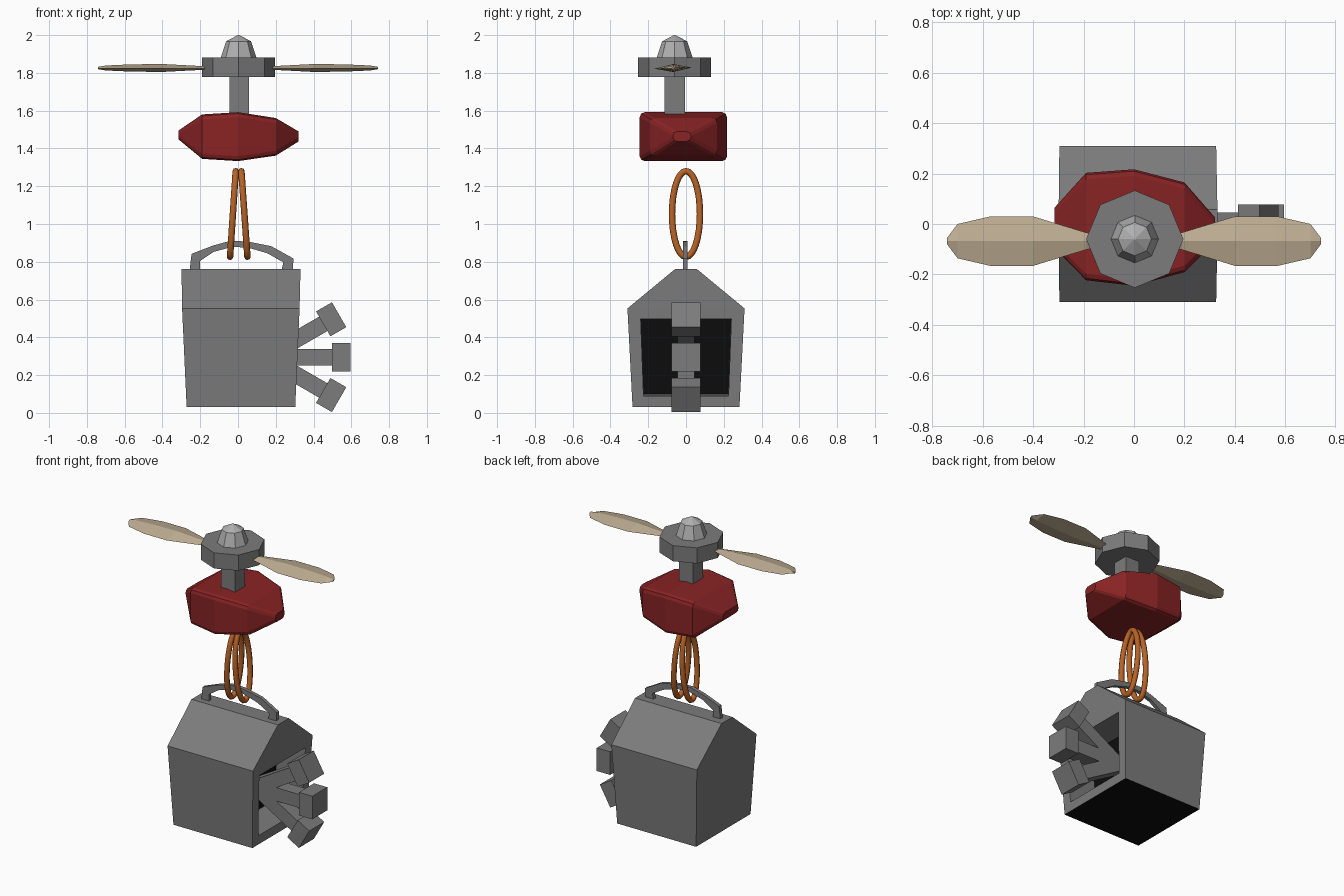
import bpy, bmesh, math
from mathutils import Vector, Matrix

if "Cube" in bpy.data.objects:
    bpy.data.objects.remove(bpy.data.objects["Cube"])


def material(name, r, g, b):
    m = bpy.data.materials.new(name)
    m.diffuse_color = (r, g, b, 1)
    m.use_nodes = True
    m.node_tree.nodes["Principled BSDF"].inputs["Base Color"].default_value = m.diffuse_color
    return m


GREY = material("dark_grey", 0.20, 0.20, 0.20)
LIGHT = material("light_grey", 0.43, 0.43, 0.43)
BLACK = material("black", 0.004, 0.004, 0.004)
RED = material("red", 0.25, 0.017, 0.018)
TAN = material("tan", 0.53, 0.43, 0.30)
COPPER = material("copper", 0.48, 0.125, 0.02)


def finish(bm, name, *mats):
    bmesh.ops.recalc_face_normals(bm, faces=bm.faces)
    me = bpy.data.meshes.new(name)
    bm.to_mesh(me)
    bm.free()
    for m in mats:
        me.materials.append(m)
    ob = bpy.data.objects.new(name, me)
    bpy.context.collection.objects.link(ob)
    return ob


def loft(name, rings, mat, closed=False):
    """Skin a list of equal-length point rings; cap the ends unless closed."""
    bm = bmesh.new()
    vs = [[bm.verts.new(p) for p in r] for r in rings]
    n = len(vs[0])
    for i in range(len(vs) if closed else len(vs) - 1):
        a, b = vs[i], vs[(i + 1) % len(vs)]
        for j in range(n):
            k = (j + 1) % n
            bm.faces.new((a[j], a[k], b[k], b[j]))
    if not closed:
        bm.faces.new(vs[0])
        bm.faces.new(vs[-1])
    return finish(bm, name, mat)


def circle(cx, cy, z, r, n=8):
    return [(cx + r * math.cos(2 * math.pi * i / n),
             cy + r * math.sin(2 * math.pi * i / n), z) for i in range(n)]


def box(name, size, matrix, mat):
    bm = bmesh.new()
    bmesh.ops.create_cube(bm, size=1, matrix=matrix @ Matrix.Diagonal((*size, 1)))
    return finish(bm, name, mat)


# Hanging crate with a gabled top and a recessed opening on its right side
def crate():
    bm = bmesh.new()
    levels = [(0.03, 0.283, -0.272, 0.303), (0.553, 0.31, -0.296, 0.326),
              (0.762, 0.057, -0.299, 0.331)]
    rows = [[bm.verts.new(p) for p in ((x0, -y, z), (x1, -y, z), (x1, y, z), (x0, y, z))]
            for z, y, x0, x1 in levels]
    for i in range(2):
        for j in range(4):
            if (i, j) == (0, 1):
                continue                      # open side
            k = (j + 1) % 4
            bm.faces.new((rows[i][j], rows[i][k], rows[i + 1][k], rows[i + 1][j]))
    bm.faces.new(rows[2])
    bm.faces.new(rows[0]).material_index = 1
    outer = [rows[0][1], rows[0][2], rows[1][2], rows[1][1]]
    rim = []
    for y, z in ((-0.225, 0.09), (0.225, 0.09), (0.24, 0.497), (-0.24, 0.497)):
        rim.append(Vector((0.303 + 0.023 * (z - 0.03) / 0.523, y, z)))
    inner = [bm.verts.new(p) for p in rim]
    back = [bm.verts.new(p + Vector((-0.2, 0, 0.009))) for p in rim]
    for a, b in ((outer, inner), (inner, back)):
        for j in range(4):
            k = (j + 1) % 4
            bm.faces.new((a[j], a[k], b[k], b[j]))
    bm.faces.new(back).material_index = 1
    finish(bm, "crate", GREY, BLACK)


crate()

# Three fanned arms with block heads, radiating from a pivot inside the crate
for label, deg in (("upper", 30), ("middle", 0), ("lower", -30)):
    m = Matrix.Translation((0.146, 0, 0.295)) @ Matrix.Rotation(-math.radians(deg), 4, 'Y')
    box(label + "_arm", (0.375, 0.092, 0.088), m @ Matrix.Translation((0.1775, 0, 0)), GREY)
    box(label + "_arm_head", (0.097, 0.156, 0.152), m @ Matrix.Translation((0.401, 0, 0)), GREY)

# Carrying handle: outer and inner x, z pairs along the arch
arch = [(-0.256, 0.755, -0.200, 0.755), (-0.246, 0.842, -0.200, 0.805),
        (-0.135, 0.885, -0.130, 0.852), (-0.045, 0.910, -0.035, 0.878),
        (0.050, 0.908, 0.050, 0.876), (0.177, 0.882, 0.155, 0.845),
        (0.294, 0.817, 0.240, 0.797), (0.290, 0.755, 0.230, 0.755)]
loft("handle", [[(a, -0.017, b), (a, 0.007, b), (c, 0.007, d), (c, -0.017, d)]
                for a, b, c, d in arch], GREY)

# Two tall oval links that lean together at the top
for label, cx, lean in (("left", -0.027, 0.015), ("right", 0.034, -0.016)):
    rings = []
    for i in range(32):
        t = 2 * math.pi * i / 32
        c, s = math.cos(t), math.sin(t)
        out = Vector((0, 0.227 * c, 0.074 * s)).normalized()
        p = Vector((cx + lean * s, 0.074 * c, 1.053 + 0.227 * s))
        rings.append([p + 0.017 * (math.cos(u) * out + math.sin(u) * Vector((1, 0, 0)))
                      for u in (math.pi * k / 4 for k in range(8))])
    link = loft(label + "_link", rings, COPPER, closed=True)
    for f in link.data.polygons:
        f.use_smooth = True


# Red motor casing: rounded rectangular sections along x
def section(x, yc, yh, z0, z1, r):
    zc, zh = (z0 + z1) / 2, (z1 - z0) / 2
    pts = []
    for q, (sy, sz) in enumerate(((1, 1), (-1, 1), (-1, -1), (1, -1))):
        for k in range(3):
            a = math.pi / 2 * q + math.pi / 4 * k
            pts.append((x, yc + sy * (yh - r) + r * math.cos(a),
                        zc + sz * (zh - r) + r * math.sin(a)))
    return pts


loft("motor_casing", [section(-0.315, -0.015, 0.080, 1.448, 1.495, 0.020),
                      section(-0.190, -0.010, 0.213, 1.345, 1.580, 0.026),
                      section(0.000, -0.014, 0.231, 1.333, 1.592, 0.026),
                      section(0.200, -0.013, 0.178, 1.362, 1.561, 0.026),
                      section(0.321, -0.022, 0.048, 1.437, 1.490, 0.024)], RED)

# Rotor mast, octagonal hub and faceted nose
RX, RY = 0.003, -0.06
box("mast", (0.102, 0.108, 0.23), Matrix.Translation((RX + 0.003, RY, 1.68)), GREY)
loft("rotor_hub", [circle(RX, RY, z, 0.193) for z in (1.779, 1.882)], GREY)
loft("rotor_nose", [circle(RX, RY, z, r) for z, r in
                    ((1.88, 0.095), (1.967, 0.066), (2.0, 0.004))], LIGHT)

# Two mirrored blades with a lens cross-section: x, half width, half thickness
blade = [(0.13, 0.022, 0.008), (0.19, 0.034, 0.010), (0.40, 0.098, 0.021),
         (0.57, 0.098, 0.019), (0.70, 0.068, 0.013), (0.742, 0.012, 0.006)]
for label, s in (("left", -1), ("right", 1)):
    loft(label + "_blade", [[(s * x, -0.068 - w, 1.822), (s * x, -0.068, 1.826 - t),
                             (s * x, -0.068 + w, 1.828), (s * x, -0.068, 1.826 + t)]
                            for x, w, t in blade], TAN)
